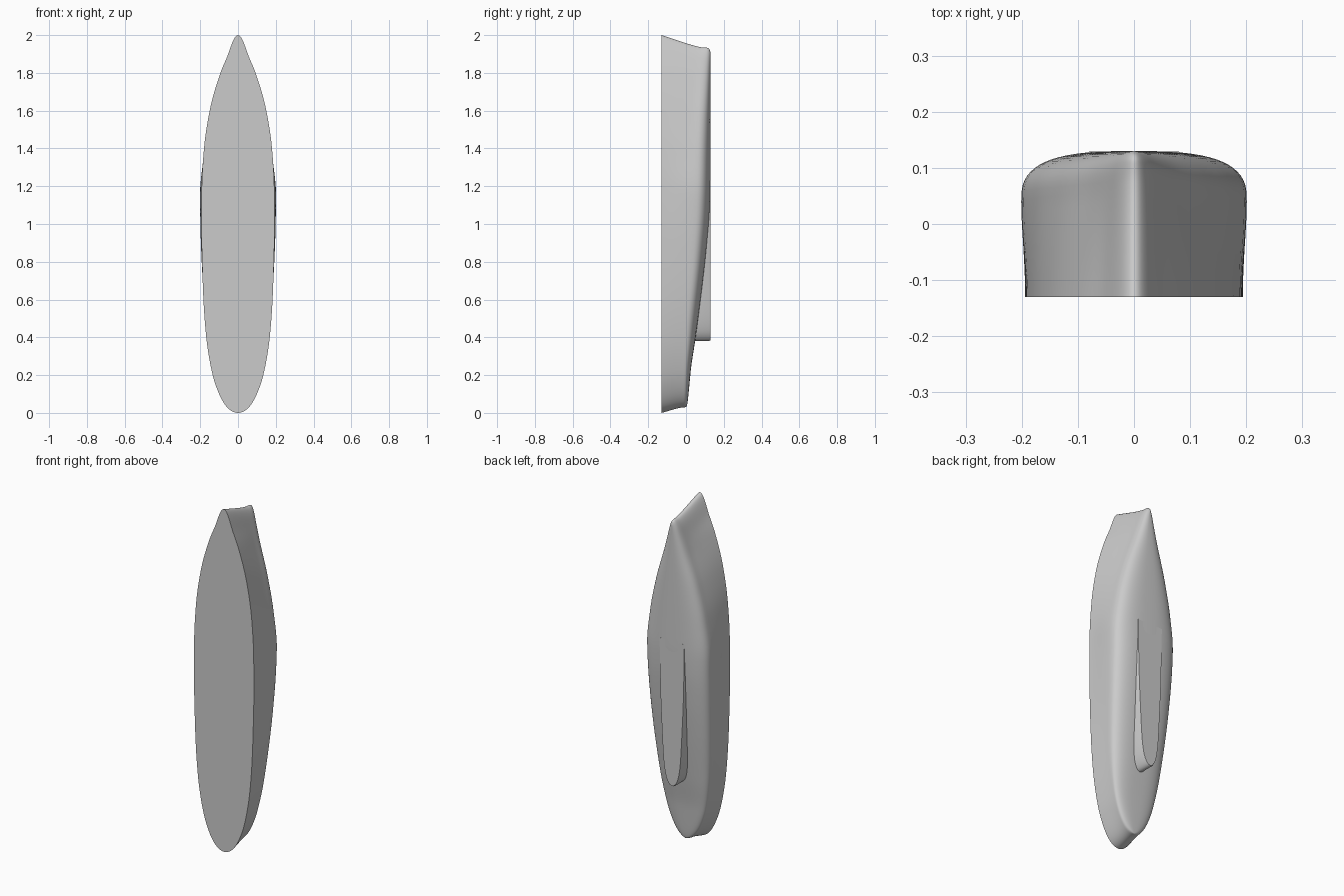
import bpy, bmesh
from math import acos, cos, sin, pi

if "Cube" in bpy.data.objects:
    bpy.data.objects.remove(bpy.data.objects["Cube"])


def to_u(t):
    return acos(1 - 2 * min(max(t, 0), 1)) / pi


def spline(keys, x):
    """Smooth interpolation with limited tangents (no overshoot)."""
    if x <= keys[0][0]:
        return keys[0][1]
    if x >= keys[-1][0]:
        return keys[-1][1]
    d = [(b[1] - a[1]) / (b[0] - a[0]) for a, b in zip(keys, keys[1:])]
    m = [d[0]] + [0 if p * q <= 0 else 2 * p * q / (p + q) for p, q in zip(d, d[1:])] + [d[-1]]
    for i in range(len(d)):
        (x0, y0), (x1, y1) = keys[i], keys[i + 1]
        if x <= x1:
            h = x1 - x0
            s = (x - x0) / h
            return (y0 * (1 + 2 * s) * (1 - s) ** 2 + h * m[i] * s * (1 - s) ** 2
                    + y1 * s * s * (3 - 2 * s) + h * m[i + 1] * s * s * (s - 1))


def by_station(keys):
    return [(to_u(z / 2), v) for z, v in keys]


def finish(bm, name, angle):
    bmesh.ops.remove_doubles(bm, verts=bm.verts, dist=1e-5)
    bmesh.ops.dissolve_degenerate(bm, edges=bm.edges, dist=1e-5)
    bmesh.ops.recalc_face_normals(bm, faces=bm.faces)
    me = bpy.data.meshes.new(name)
    bm.to_mesh(me)
    bm.free()
    ob = bpy.data.objects.new(name, me)
    bpy.context.collection.objects.link(ob)
    bpy.ops.object.select_all(action='DESELECT')
    ob.select_set(True)
    bpy.context.view_layer.objects.active = ob
    bpy.ops.object.shade_smooth_by_angle(angle=angle)


# Hull lines: half widths, keel depth and bilge height along the length
DECK = by_station([(0, 0), (.03, .058), (.1, .1), (.2, .134), (.4, .168), (.6, .183), (.8, .19),
                   (1.0, .194), (1.2, .192), (1.4, .18), (1.6, .15), (1.8, .093), (1.9, .052), (2, 0)])
BILGE = by_station([(0, 0), (.03, .054), (.1, .095), (.2, .128), (.4, .163), (.6, .181), (.8, .192),
                    (1.0, .199), (1.18, .201), (1.4, .177), (1.6, .135), (1.8, .075), (1.9, .046),
                    (1.96, .028), (2, 0)])
DEPTH = by_station([(0, 0), (.2, .025), (.4, .053), (.7, .09), (.9, .111), (1.1, .126), (1.25, .13), (2, .13)])
TURN = by_station([(0, -.02), (.4, -.01), (.8, .02), (1.15, .04), (1.6, .05), (2, .075)])
STEM = [(-.13, 2), (.06, 1.94), (.085, 1.935), (.112, 1.933), (.124, 1.925), (.13, 1.908)]
STERN = [(-.13, 0), (.0, .03), (.13, .03)]

# Hull lofted from deck edge, round the bilge, to the other deck edge
N, TOP, ROUND = 72, 8, 16
bm = bmesh.new()
rows = []
for i in range(N + 1):
    u = i / N
    t = (1 - cos(pi * u)) / 2
    w, wl, b, y0 = (spline(k, u) for k in (DECK, BILGE, DEPTH, TURN))
    half = []
    for j in range(TOP):
        s = j / TOP
        half.append((w + (wl - w) * s * s * (3 - 2 * s) if wl > w else w + (wl - w) * s, -.13 + (y0 + .13) * s))
    for j in range(ROUND + 1):
        a = j / ROUND * pi / 2
        half.append((wl * max(cos(a), 0) ** (2 / 2.9) if j < ROUND else 0, y0 + (b - y0) * sin(a) ** (2 / 2.9)))
    section = half + [(-x, y) for x, y in half[-2::-1]]
    row = []
    for x, y in section:
        zs, zb = spline(STERN, y), spline(STEM, y)
        row.append(bm.verts.new((x, y, zs + (zb - zs) * t)))
    rows.append(row)
for r, q in zip(rows, rows[1:]):
    for j in range(len(r) - 1):
        bm.faces.new((r[j], r[j + 1], q[j + 1], q[j]))
    bm.faces.new((r[-1], r[0], q[0], q[-1]))  # flat deck strip
finish(bm, "hull", 0.7)

# Skeg: rounded fin continuing the flat bottom aft
SKEG = [(0, 0), (.12, .022), (.25, .042), (.4, .056), (.6, .067), (.8, .078), (1, .084)]
bm = bmesh.new()
right = []
for i in range(31):
    s = i / 30
    right.append((spline(SKEG, s), .38 + .85 * s ** 2))
outline = right + [(-x, z) for x, z in right[:0:-1]]
top = [bm.verts.new((x, -.03, z)) for x, z in outline]
mid = [bm.verts.new((x, .122, z)) for x, z in outline]
low = [bm.verts.new((x * .95, .1295, z + .005 * (1.23 - z))) for x, z in outline]
for a, b in ((top, mid), (mid, low)):
    for i in range(len(a)):
        k = (i + 1) % len(a)
        bm.faces.new((a[i], a[k], b[k], b[i]))
bm.faces.new(top)
bm.faces.new(low)
finish(bm, "skeg", 0.6)
